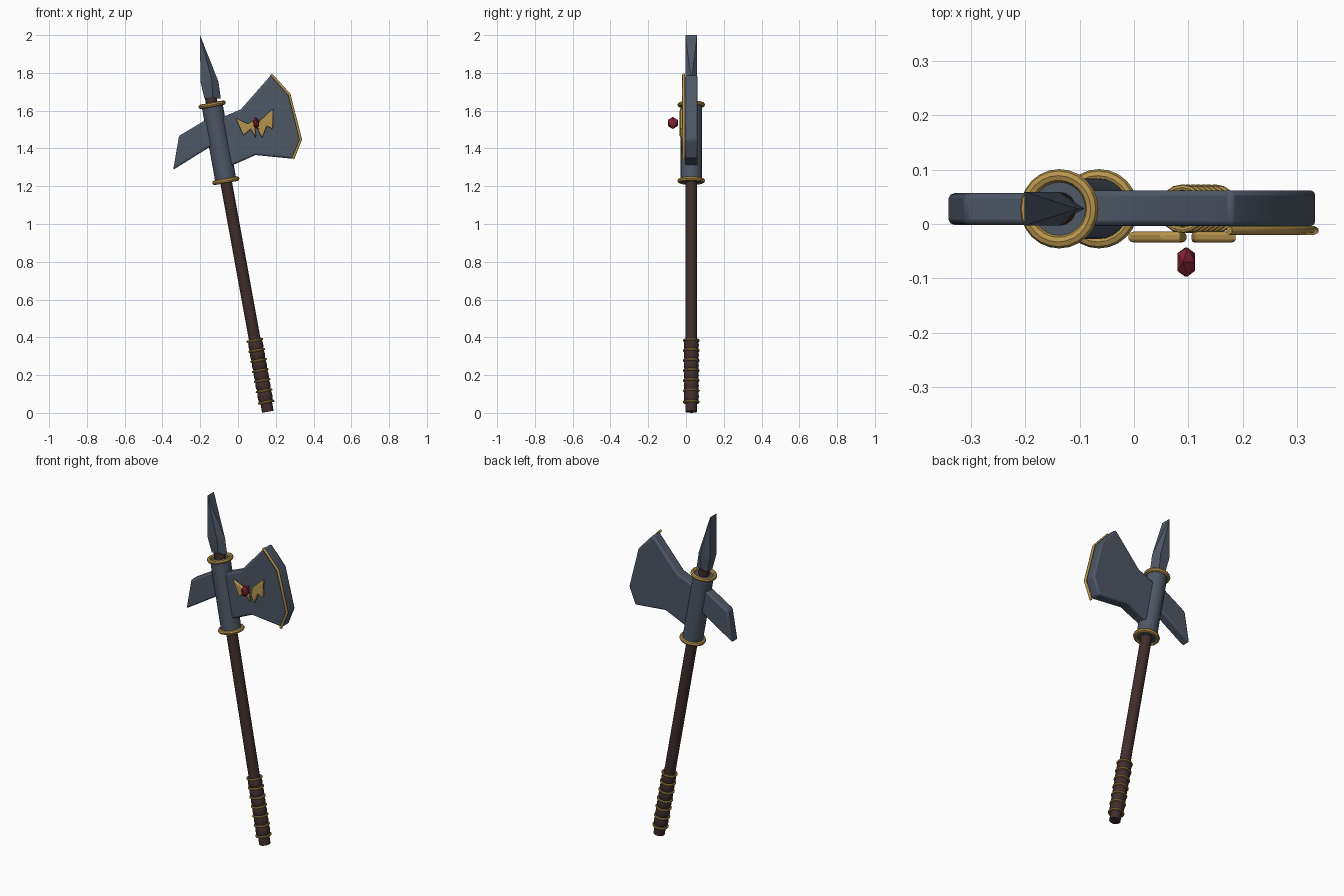
import bpy, bmesh, math
from mathutils import Vector, Matrix

if "Cube" in bpy.data.objects:
    bpy.data.objects.remove(bpy.data.objects["Cube"])

YC = 0.028                      # middle plane of the weapon
TILT = math.radians(-10.3)
AXIS = Matrix.Translation((0.158, YC, 0.006)) @ Matrix.Rotation(TILT, 4, 'Y')


def material(name, rgb):
    m = bpy.data.materials.new(name)
    m.diffuse_color = (*rgb, 1)
    m.use_nodes = True
    m.node_tree.nodes["Principled BSDF"].inputs["Base Color"].default_value = m.diffuse_color
    return m


STEEL = material("blue_grey_steel", (0.075, 0.095, 0.132))
WOOD = material("dark_brown_wood", (0.050, 0.027, 0.025))
GOLD = material("gold", (0.47, 0.30, 0.075))
RED = material("red_gem", (0.22, 0.016, 0.036))


def finish(name, bm, mat, smooth=True, bevel=0, segments=2):
    bmesh.ops.recalc_face_normals(bm, faces=bm.faces)
    me = bpy.data.meshes.new(name)
    bm.to_mesh(me)
    bm.free()
    ob = bpy.data.objects.new(name, me)
    bpy.context.collection.objects.link(ob)
    me.materials.append(mat)
    if bevel:
        b = ob.modifiers.new("soft_edges", 'BEVEL')
        b.width, b.segments, b.limit_method = bevel, segments, 'ANGLE'
    if smooth:
        bpy.ops.object.select_all(action='DESELECT')
        ob.select_set(True)
        bpy.context.view_layer.objects.active = ob
        bpy.ops.object.shade_smooth_by_angle(angle=math.radians(35))
    return ob


def lathe(name, profile, mat, sides=16, closed=False):
    """Turn (radius, distance) points around the tilted handle axis."""
    bm = bmesh.new()
    rings = [[bm.verts.new((r * math.cos(2 * math.pi * i / sides),
                            r * math.sin(2 * math.pi * i / sides), t))
              for i in range(sides)] for r, t in profile]
    pairs = list(zip(rings, rings[1:]))
    if closed:
        pairs.append((rings[-1], rings[0]))
    for a, b in pairs:
        for i in range(sides):
            j = (i + 1) % sides
            bm.faces.new((a[i], a[j], b[j], b[i]))
    if not closed:
        bm.faces.new(rings[0])
        bm.faces.new(rings[-1])
    bm.transform(AXIS)
    return finish(name, bm, mat)


def ring(name, t, major, minor, sides=24):
    circle = [(major + minor * math.cos(a), t + minor * math.sin(a))
              for a in (2 * math.pi * k / 8 for k in range(8))]
    return lathe(name, circle, GOLD, sides, True)


def plate(name, outline, y0, y1, mat, bevel, segments=2):
    """Extrude an x-z outline from y0 to y1."""
    bm = bmesh.new()
    f = bm.faces.new([bm.verts.new((x, y0, z)) for x, z in outline])
    ex = bmesh.ops.extrude_face_region(bm, geom=[f])
    bmesh.ops.translate(bm, vec=(0, y1 - y0, 0),
                        verts=[v for v in ex["geom"] if isinstance(v, bmesh.types.BMVert)])
    return finish(name, bm, mat, True, bevel, segments)


# Handle and wrapped grip with gold bands
lathe("shaft", [(0.031, 0.0), (0.031, 1.69)], WOOD)
bands = [0.052, 0.113, 0.168, 0.222, 0.276, 0.330, 0.384]
wrap = []
for a, b in zip(bands, bands[1:]):
    wrap += [(0.034, a), (0.038, a + 0.012), (0.040, (a + b) / 2), (0.038, b - 0.012)]
lathe("grip_wrap", wrap + [(0.034, bands[-1])], WOOD)
for i, t in enumerate(bands):
    ring(f"grip_band_{i + 1}", t, 0.039, 0.006, 16)

# Steel socket with gold collars
lathe("socket", [(0.056, 1.235), (0.056, 1.652)], STEEL, 24)
ring("lower_collar", 1.243, 0.061, 0.012)
ring("upper_collar", 1.652, 0.061, 0.012)

# Axe blade and rear pick
edge = [(0.178, 1.792), (0.275, 1.685), (0.335, 1.447), (0.294, 1.345)]
plate("axe_blade", [(-0.12, 1.55), (0.015, 1.607)] + edge +
      [(0.093, 1.365), (-0.027, 1.312), (-0.08, 1.29)],
      YC - 0.032, YC + 0.034, STEEL, 0.010)
plate("rear_pick", [(-0.13, 1.575), (-0.312, 1.467), (-0.343, 1.287), (-0.09, 1.445)],
      YC - 0.030, YC + 0.029, STEEL, 0.010)

# Gold trim along the cutting edge
cu = bpy.data.curves.new("edge_trim", 'CURVE')
cu.dimensions = '3D'
cu.bevel_depth, cu.bevel_resolution, cu.use_fill_caps = 0.008, 1, True
sp = cu.splines.new('POLY')
sp.points.add(len(edge) - 1)
for p, (x, z) in zip(sp.points, edge):
    p.co = (x - 0.003, -0.012, z, 1)
cu.materials.append(GOLD)
bpy.context.collection.objects.link(bpy.data.objects.new("edge_trim", cu))

# Top spike: wedge with a front-to-back tip and a ridged right side
bm = bmesh.new()
levels = [(1.665, -0.178, -0.135, -0.091, 0.022), (1.755, -0.199, -0.137, -0.104, 0.031)]
loops = []
for z, left, mid, right, h in levels:
    loops.append([bm.verts.new(p) for p in (
        (left, YC - h, z), (mid, YC - h, z), (right, YC, z),
        (mid, YC + h, z), (left, YC + h, z))])
for i in range(5):
    j = (i + 1) % 5
    bm.faces.new((loops[0][i], loops[0][j], loops[1][j], loops[1][i]))
bm.faces.new(loops[0])
fr, bk = (bm.verts.new((-0.201, YC + s * 0.031, 2.0)) for s in (-1, 1))
a, b, c, d, e = loops[1]
for f in ((a, b, fr), (b, c, fr), (c, bk, fr), (c, d, bk), (d, e, bk), (e, a, fr, bk)):
    bm.faces.new(f)
finish("top_spike", bm, STEEL, False)

# Winged emblem on the front of the blade
plate("left_wing", [(-0.012, 1.560), (0.052, 1.530), (0.085, 1.548), (0.097, 1.452),
                    (0.068, 1.502), (0.028, 1.468)], -0.034, -0.014, GOLD, 0.006)
plate("right_wing", [(0.187, 1.612), (0.184, 1.502), (0.152, 1.518), (0.128, 1.455),
                     (0.105, 1.500), (0.112, 1.542)], -0.034, -0.014, GOLD, 0.006)

# Faceted gem floating in front of the emblem
bm = bmesh.new()
bmesh.ops.create_icosphere(bm, subdivisions=1, radius=1)
bm.transform(Matrix.Translation((0.096, -0.070, 1.535)) @ Matrix.Rotation(TILT, 4, 'Y')
             @ Matrix.Diagonal((0.019, 0.031, 0.033, 1)))
finish("gem", bm, RED, False)
